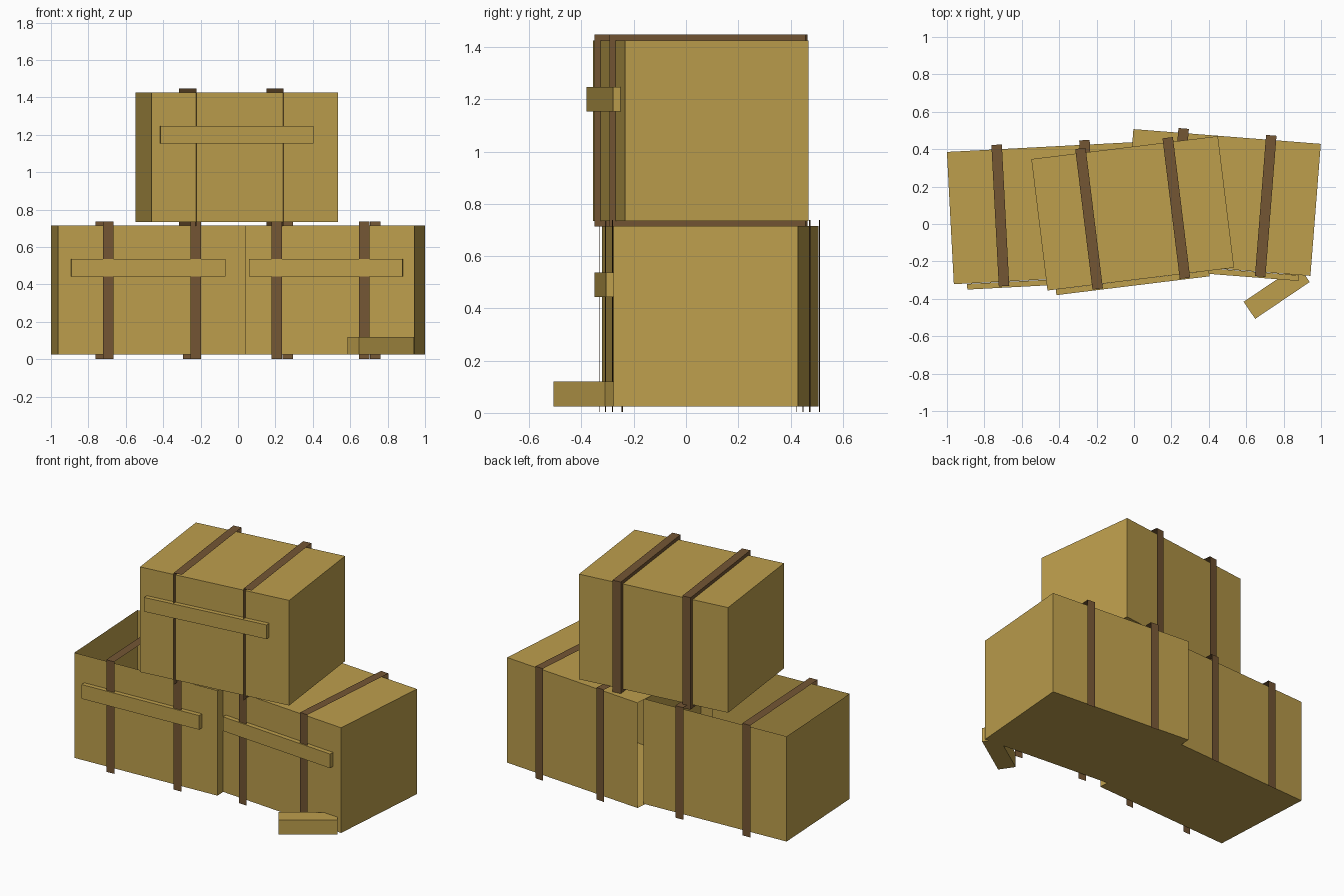
import bpy
import bmesh
from math import radians
from mathutils import Matrix, Vector

if "Cube" in bpy.data.objects:
    bpy.data.objects.remove(bpy.data.objects["Cube"])


def material(name, rgb):
    m = bpy.data.materials.new(name)
    m.diffuse_color = (*rgb, 1)
    m.use_nodes = True
    m.node_tree.nodes["Principled BSDF"].inputs["Base Color"].default_value = m.diffuse_color
    return m


WOOD = material("tan wood", (0.51, 0.345, 0.073))
STRAP = material("brown strap", (0.175, 0.093, 0.034))
SIDES = {"left": (-1, 0, 0), "right": (1, 0, 0), "front": (0, -1, 0),
         "back": (0, 1, 0), "bottom": (0, 0, -1), "top": (0, 0, 1)}


def box(name, size, loc, angle, mat, skip=()):
    """Box turned about z, leaving out the named sides."""
    bm = bmesh.new()
    bmesh.ops.create_cube(bm, size=1, matrix=Matrix.Diagonal((*size, 1)))
    bm.normal_update()
    gone = [f for f in bm.faces
            if any(f.normal.dot(Vector(SIDES[s])) > 0.9 for s in skip)]
    bmesh.ops.delete(bm, geom=gone, context='FACES')
    me = bpy.data.meshes.new(name)
    bm.to_mesh(me)
    bm.free()
    me.materials.append(mat)
    ob = bpy.data.objects.new(name, me)
    ob.location = loc
    ob.rotation_euler.z = radians(angle)
    bpy.context.collection.objects.link(ob)
    return ob


def crate(name, cx, cy, z0, angle, open_side, strap_skip):
    # crate body, one side left open where neighbours hide it
    box(name + "_crate", (1.005, 0.708, 0.69), (cx, cy, z0 + 0.345), angle, WOOD, open_side)
    # label board on the front
    box(name + "_board", (0.825, 0.03, 0.093), (cx, cy - 0.372, z0 + 0.465), angle, WOOD)
    # two straps made of thin open sheets
    turn = Matrix.Rotation(radians(angle), 3, 'Z')
    for side, off in (("left", -0.235), ("right", 0.235)):
        p = turn @ Vector((off, 0, 0)) + Vector((cx, cy, z0 + 0.345))
        box(f"{name}_strap_{side}", (0.056, 0.757, 0.735), p, angle, STRAP, strap_skip)


crate("left", -0.48, 0.058, 0.025, 3, ["top"], ["left", "right", "bottom"])
crate("right", 0.47, 0.115, 0.025, -4.5, ["left"], ["left", "right", "bottom"])
crate("upper", -0.007, 0.057, 0.735, 7, [], ["front", "right", "bottom"])

# loose block lying against the right crate
box("loose_block", (0.352, 0.11, 0.095), (0.763, -0.363, 0.0725), 34, WOOD)
